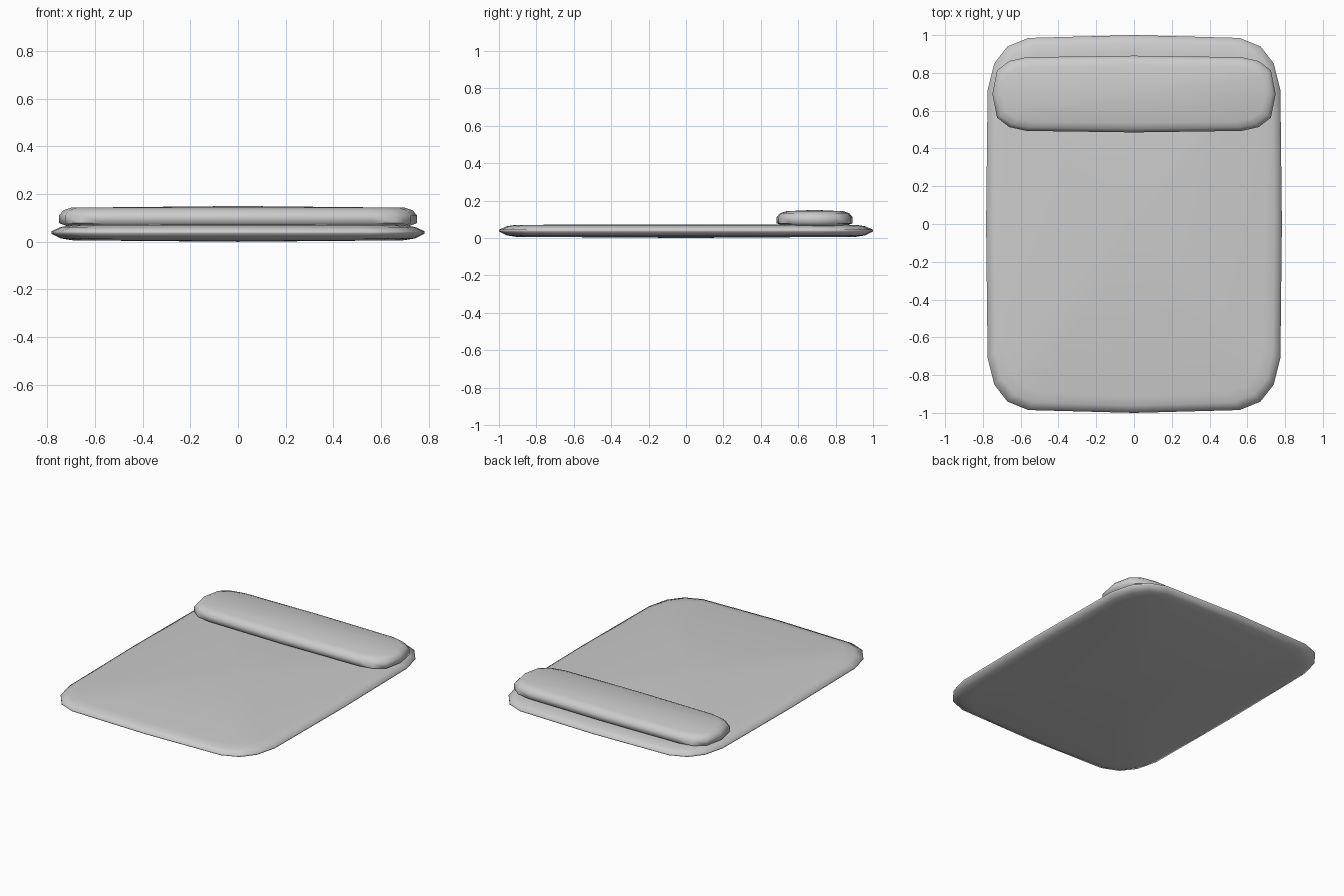
import bpy
import bmesh
from math import radians

cube = bpy.data.objects.get("Cube")
if cube:
    bpy.data.objects.remove(cube)

grey = bpy.data.materials.new("light grey")
grey.use_nodes = True
colour = (0.6, 0.6, 0.6, 1)
grey.diffuse_color = colour
grey.node_tree.nodes["Principled BSDF"].inputs["Base Color"].default_value = colour


def outline(quarter):
    """Mirror a quarter, given from the back middle to the side middle, into a loop."""
    right = quarter + [(x, -y) for x, y in reversed(quarter[:-1])]
    return right + [(-x, y) for x, y in reversed(right[1:-1])]


def cushion(name, quarter, half, centre_y, layers, bottom, top):
    """Stack inset copies of an outline and close them with slightly domed caps."""
    loop = outline(quarter)
    bm = bmesh.new()
    rings = []
    for inset, z in layers:
        sx, sy = 1 - inset / half[0], 1 - inset / half[1]
        rings.append([bm.verts.new((x * sx, centre_y + y * sy, z)) for x, y in loop])
    n = len(loop)
    for low, high in zip(rings, rings[1:]):
        for i in range(n):
            j = (i + 1) % n
            bm.faces.new((low[i], low[j], high[j], high[i]))
    for ring, z in ((rings[0], bottom), (rings[-1], top)):
        middle = bm.verts.new((0, centre_y, z))
        for i in range(n):
            bm.faces.new((ring[i], ring[(i + 1) % n], middle))
    bmesh.ops.recalc_face_normals(bm, faces=bm.faces)
    mesh = bpy.data.meshes.new(name)
    bm.to_mesh(mesh)
    bm.free()
    mesh.materials.append(grey)
    obj = bpy.data.objects.new(name, mesh)
    bpy.context.collection.objects.link(obj)
    bpy.ops.object.select_all(action="DESELECT")
    obj.select_set(True)
    bpy.context.view_layer.objects.active = obj
    bpy.ops.object.shade_smooth_by_angle(angle=radians(70))


# Mattress: thin slab with a wedge-shaped rim
cushion("mattress",
        [(0, 1), (0.56, 0.985), (0.67, 0.94), (0.74, 0.85), (0.775, 0.71), (0.783, 0)],
        (0.783, 1), 0,
        [(0.09, 0.006), (0.04, 0.014), (0, 0.034), (0, 0.044), (0.04, 0.062), (0.09, 0.07)],
        0, 0.073)

# Pillow: plump bolster resting near the back edge
cushion("pillow",
        [(0, 0.203), (0.57, 0.195), (0.66, 0.175), (0.725, 0.125), (0.75, 0)],
        (0.75, 0.203), 0.688,
        [(0.1, 0.056), (0.04, 0.063), (0, 0.078), (0, 0.112), (0.018, 0.132), (0.05, 0.143)],
        0.055, 0.15)
